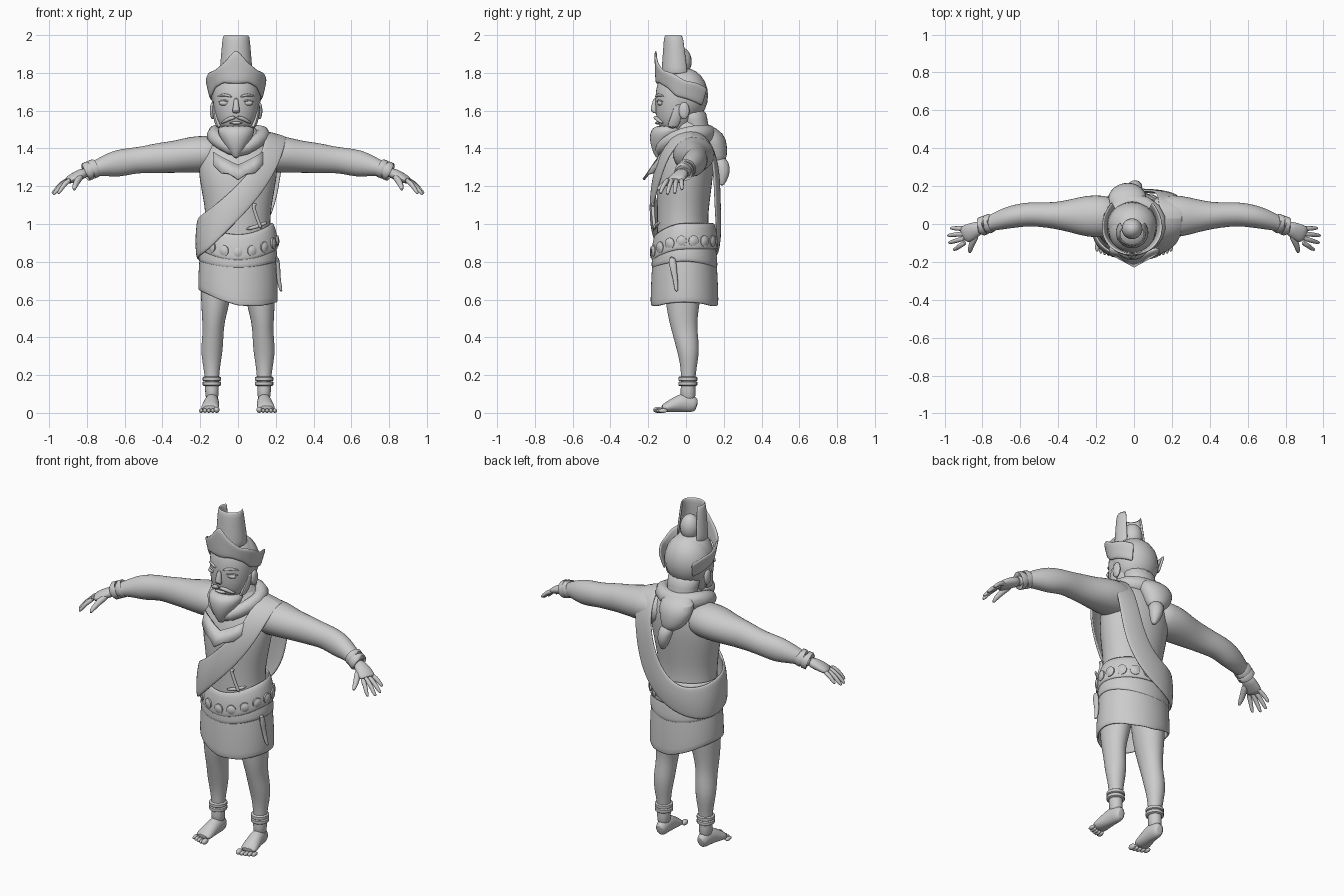
import bpy, bmesh, math
from mathutils import Vector

grey = bpy.data.materials.new("stone_grey")
grey.diffuse_color = (0.6, 0.6, 0.6, 1)


def finish(name, bm, sub=1, thick=0):
    """Turn a bmesh into a smooth object with optional thickness."""
    bmesh.ops.recalc_face_normals(bm, faces=bm.faces)
    me = bpy.data.meshes.new(name)
    bm.to_mesh(me)
    bm.free()
    me.materials.append(grey)
    ob = bpy.data.objects.new(name, me)
    bpy.context.collection.objects.link(ob)
    if thick:
        m = ob.modifiers.new("thickness", 'SOLIDIFY')
        m.thickness, m.offset = thick, 0
    if sub:
        ob.modifiers.new("smooth", 'SUBSURF').levels = sub
        ob.modifiers["smooth"].render_levels = sub
    bpy.ops.object.select_all(action='DESELECT')
    ob.select_set(True)
    bpy.context.view_layer.objects.active = ob
    bpy.ops.object.shade_smooth_by_angle(angle=math.radians(50))
    return ob


def grid(name, cols, closed=False, sub=1, thick=0.012, bm=None):
    """Sheet through columns of points."""
    bm = bmesh.new()
    vs = [[bm.verts.new(p) for p in c] for c in cols]
    n = len(vs)
    for i in range(n if closed else n - 1):
        a, b = vs[i], vs[(i + 1) % n]
        for j in range(len(a) - 1):
            bm.faces.new((a[j], b[j], b[j + 1], a[j + 1]))
    return finish(name, bm, sub, thick)


def tube(name, pts, n=14, up=(0, 0, 1), flat=False, closed=False, sub=1, side=1):
    """Loft of ellipses (x, y, z, a, b) along a path; flat keeps rings level."""
    bm = bmesh.new()
    P = [Vector((p[0] * side, p[1], p[2])) for p in pts]
    rings, k = [], len(P)
    for i, p in enumerate(pts):
        if flat:
            u, v = Vector((1, 0, 0)), Vector((0, 1, 0))
        else:
            t = P[(i + 1) % k if closed else min(i + 1, k - 1)] - P[i - 1 if closed else max(i - 1, 0)]
            u = t.cross(Vector(up)).normalized()
            v = u.cross(t).normalized()
        a, b = p[3], p[-1]
        rings.append([bm.verts.new(P[i] + u * a * math.cos(j * math.tau / n) + v * b * math.sin(j * math.tau / n))
                      for j in range(n)])
    for i in range(k if closed else k - 1):
        r, s = rings[i], rings[(i + 1) % k]
        for j in range(n):
            bm.faces.new((r[j], r[(j + 1) % n], s[(j + 1) % n], s[j]))
    if not closed:
        bm.faces.new(rings[0])
        bm.faces.new(rings[-1])
    return finish(name, bm, sub)


def ball(name, c, r):
    bm = bmesh.new()
    bmesh.ops.create_uvsphere(bm, u_segments=20, v_segments=12, radius=1)
    bmesh.ops.scale(bm, vec=r, verts=bm.verts)
    bmesh.ops.translate(bm, vec=c, verts=bm.verts)
    return finish(name, bm, 0)


def lerp(x, keys):
    for (x0, y0), (x1, y1) in zip(keys, keys[1:]):
        if x <= x1:
            return y0 + (y1 - y0) * (x - x0) / (x1 - x0)
    return keys[-1][1]


def around(a, rx, ry, z, cx=0, cy=-0.008):
    """Point on a level ellipse; angle 0 faces the front."""
    return Vector((cx + rx * math.sin(a), cy - ry * math.cos(a), z))


# torso and neck
tube("torso", [(0, -.01, .74, .17, .14), (0, -.01, .88, .18, .145), (0, -.02, 1.0, .17, .135),
               (0, -.015, 1.1, .18, .14), (0, -.01, 1.2, .2, .148), (0, 0, 1.3, .215, .15),
               (0, .02, 1.4, .205, .13), (0, .03, 1.46, .145, .095), (0, .02, 1.5, .085, .08),
               (0, 0, 1.56, .08, .08)], n=20, flat=True)

# head, hair and face
X = -.01
tube("head", [(X, -.05, 1.47, .06, .06), (X, -.055, 1.53, .098, .1), (X, -.045, 1.6, .12, .118),
              (X, -.035, 1.68, .127, .13), (X, -.03, 1.75, .122, .125), (X, -.03, 1.81, .08, .085),
              (X, -.03, 1.83, .03, .03)], n=20, flat=True)
ball("hair_cap", (X, -.005, 1.68), (.132, .122, .145))
tube("hair_nape", [(X, .02, 1.62, .11, .09), (X, .04, 1.55, .09, .075), (X, .06, 1.48, .09, .07),
                   (X, .08, 1.42, .08, .05)], flat=True)
tube("nose", [(X, -.16, 1.67, .012, .012), (X, -.168, 1.63, .014, .014), (X, -.173, 1.6, .022, .018),
              (X, -.16, 1.585, .018, .012)], flat=True)
ball("mouth", (X, -.15, 1.535), (.035, .014, .008))
for s in (-1, 1):
    ball("eye", (X + s * .06, -.135, 1.64), (.03, .018, .015))
    tube("upper_eyelid", [(X + s * .027, -.152, 1.642, .004), (X + s * .06, -.152, 1.659, .006),
                          (X + s * .097, -.118, 1.645, .004)], n=8)
    tube("eyebrow", [(X + s * .02, -.162, 1.672, .007), (X + s * .06, -.148, 1.688, .009),
                     (X + s * .1, -.115, 1.675, .004)], n=8)
    tube("moustache", [(X, -.168, 1.565, .008), (X + s * .035, -.155, 1.56, .013), (X + s * .065, -.135, 1.54, .009),
                       (X + s * .08, -.12, 1.535, .003)], n=8)
    ball("ear", (X + s * .125, -.01, 1.6), (.014, .028, .045))
    tube("sideburn", [(X + s * .118, -.04, 1.64, .01, .02), (X + s * .112, -.05, 1.57, .014, .03),
                      (X + s * .085, -.075, 1.5, .02, .04)], flat=True, n=10)
tube("beard", [(X, -.085, 1.525, .098, .085), (X, -.1, 1.49, .102, .092), (X, -.115, 1.45, .085, .08),
               (X, -.13, 1.4, .05, .055), (X, -.145, 1.345, .01, .015)], flat=True)

# crown open at the back, with a tall half-tube and a hair bun
tops = [(0, 1.925), (10, 1.9), (22, 1.86), (45, 1.815), (70, 1.8), (95, 1.76), (115, 1.75), (138, 1.72)]
lows = [(0, 1.74), (30, 1.745), (55, 1.72), (75, 1.675), (100, 1.66), (138, 1.625)]
cols = []
for i in range(-23, 24):
    d = abs(i) * 6
    a, lo, hi = math.radians(i * 6), lerp(d, lows), lerp(d, tops)
    cols.append([around(a, .133 + .024 * t, .137 + lerp(d, [(0, .006), (60, .01), (138, .04)]) * t,
                        lo + (hi - lo) * t, X, -.018) for t in (0, .3, .65, 1)])
grid("crown", cols, thick=.014)
cols = []
for i in range(-12, 13):
    a = math.radians(i * 11)
    cols.append([around(a, .083 - .018 * t, .08 - .025 * t, 1.79 + .21 * t, X, -.045 - .01 * t)
                 for t in (0, .35, .7, 1)])
grid("crown_tube", cols, thick=.012)
ball("hair_bun", (X, -.025, 1.86), (.055, .055, .075))

# scarf round the neck with a knot and tail hanging behind
tube("neck_scarf", [(0, -.145, 1.37, .035), (.09, -.11, 1.43, .04), (.15, -.02, 1.475, .04),
                    (.12, .08, 1.485, .045), (0, .13, 1.47, .055), (-.11, .09, 1.485, .05),
                    (-.14, -.02, 1.475, .045), (-.09, -.11, 1.43, .04)], closed=True, n=12)
tube("scarf_bulge", [(-.03, .08, 1.53, .06, .045), (-.035, .13, 1.48, .11, .075), (-.035, .15, 1.42, .1, .07),
                     (-.03, .16, 1.36, .075, .06), (-.01, .17, 1.32, .04, .035)], flat=True)
tube("scarf_tail", [(-.01, .17, 1.36, .045), (.005, .195, 1.3, .042), (.01, .195, 1.25, .034),
                    (.02, .19, 1.2, .01)], flat=True)

# pointed chest collar
half = [((.13, -.125, 1.38), (.13, -.15, 1.31)), ((.08, -.145, 1.35), (.09, -.175, 1.27)),
        ((.04, -.16, 1.33), (.045, -.2, 1.265)), ((0, -.165, 1.31), (0, -.225, 1.235))]
cols = [[Vector((-x, y, z)) for x, y, z in c] for c in half] + [[Vector(p) for p in c] for c in half[-2::-1]]
grid("chest_collar", cols, sub=0, thick=.012)

# sash over one shoulder and draped behind to the opposite hip: upper edge, lower edge
sash = [((-.205, -.06, 1.04), (-.208, -.07, .83)), ((-.16, -.13, 1.07), (-.17, -.145, .85)),
        ((-.06, -.17, 1.15), (-.05, -.185, .97)), ((.04, -.172, 1.25), (.07, -.18, 1.09)),
        ((.12, -.14, 1.36), (.18, -.135, 1.24)), ((.15, -.07, 1.47), (.245, -.085, 1.39)),
        ((.14, .03, 1.5), (.255, .03, 1.48)), ((.13, .12, 1.455), (.245, .13, 1.42)),
        ((.12, .17, 1.32), (.225, .15, 1.25)), ((.08, .175, 1.15), (.19, .155, 1.05)),
        ((.0, .175, 1.03), (.08, .17, .89)), ((-.1, .165, .99), (-.08, .165, .82)),
        ((-.18, .1, 1.0), (-.185, .105, .8)), ((-.21, .02, 1.02), (-.215, .02, .81))]
cols = []
for u, l in sash:
    u, l = Vector(u), Vector(l)
    out = Vector((u.x + l.x, u.y + l.y, 0)).normalized() * .012
    cols.append([u, u.lerp(l, .12) + out * .5, u.lerp(l, .5) + out, u.lerp(l, .88) + out * .5, l])
grid("shoulder_sash", cols, closed=True, sub=2, thick=.014)

# wrapped skirt with a slanting hem, and a hip cloth over it
skirt, hip, belt = [], [], []
for i in range(40):
    a = i * math.tau / 40
    s, f = math.sin(a), max(0, math.cos(a))
    hem = lerp(s, [(-1, .65), (-.5, .6), (0, .567), (.6, .565), (1, .585)])
    skirt.append([around(a, rx, ry, hem + (.92 - hem) * t)
                  for t, rx, ry in ((0, .203, .172), (.04, .206, .175), (.45, .203, .17), (.75, .195, .162), (1, .185, .152))])
    edge = .8 - .035 * math.cos(a) ** 2
    hip.append([around(a, .204, .17, edge), around(a, .203, .168, edge + .04), around(a, .195, .16, .89)])
    mid = .912 - .06 * f * f
    belt.append([around(a, rx, ry, mid + d) for d, rx, ry in
                 ((-.045, .2, .165), (-.035, .206, .171), (0, .203, .168), (.035, .2, .165), (.095, .182, .152))])
grid("skirt", skirt, closed=True, thick=.012)
grid("hip_cloth", hip, closed=True)
grid("belt", belt, closed=True, thick=.014)

# round belt plates
for i in range(17):
    a = i * math.tau / 17
    c = around(a, .21, .175, .91 - .06 * max(0, math.cos(a)) ** 2)
    d = Vector((math.sin(a), -math.cos(a), 0))
    rings = [(*(c + d * h), r, r * 1.1) for h, r in ((-.01, .027), (.004, .027), (.004, .021), (.008, .017))]
    tube("belt_plate", rings, n=16, sub=0)

# dagger through the belt, with its tip hanging at the hip
tube("dagger_handle", [(.125, -.165, .97, .011), (.1, -.172, 1.03, .009), (.085, -.175, 1.08, .01),
                       (.078, -.175, 1.1, .013), (.1, -.175, 1.107, .008)], n=10, up=(0, 1, 0))
tube("dagger_guard", [(.04, -.168, .972, .01), (.1, -.168, .985, .012), (.16, -.14, 1.012, .01)], n=8)
tube("dagger_sheath", [(.205, -.075, .83, .012, .02), (.213, -.07, .78, .012, .022), (.213, -.058, .72, .012, .014),
                       (.222, -.052, .67, .011, .012), (.23, -.05, .64, .007, .008)], n=10, flat=True)

# limbs, mirrored left and right
for s in (-1, 1):
    tube("arm", [(.08, .035, 1.38, .1, .09), (.17, .04, 1.37, .115, .1), (.25, .042, 1.367, .112, .098),
                 (.33, .043, 1.355, .09, .086), (.42, .045, 1.35, .07, .082), (.5, .05, 1.34, .066, .072),
                 (.56, .052, 1.335, .064, .07), (.64, .04, 1.32, .062, .075), (.71, .02, 1.307, .052, .055),
                 (.77, 0, 1.288, .04, .038), (.82, -.018, 1.268, .036, .03)], side=s, n=16)
    for x, y, z in ((.765, .002, 1.292), (.795, -.009, 1.28)):
        tube("bracelet", [(x - .012, y + .004, z + .005, .044, .044), (x - .01, y + .004, z + .004, .05, .05),
                          (x + .01, y - .004, z - .004, .05, .05), (x + .012, y - .004, z - .005, .042, .042)],
             side=s, n=18, sub=0)
    tube("palm", [(.8, -.012, 1.277, .032, .028), (.84, -.03, 1.26, .042, .028), (.88, -.05, 1.24, .05, .024),
                  (.905, -.062, 1.225, .045, .017)], side=s)
    for y0, x1, y1, z1 in ((-.025, .97, -.022, 1.18), (-.05, .985, -.06, 1.16), (-.073, .98, -.098, 1.155),
                           (-.095, .955, -.135, 1.16)):
        x0 = .885
        tube("finger", [(x0, y0, 1.238, .015), ((x0 + x1) / 2, (y0 + y1) / 2, (1.24 + z1) / 2 + .012, .0135),
                        (x1 - .01, y1, z1 + .01, .011), (x1, y1, z1, .006)], n=8, side=s)
    tube("thumb", [(.83, -.045, 1.255, .022), (.85, -.09, 1.23, .018), (.865, -.13, 1.2, .015),
                   (.868, -.155, 1.178, .007)], n=10, side=s)
    tube("leg", [(.1, -.01, .78, .09, .11), (.115, -.015, .65, .085, .1), (.122, -.018, .56, .073, .088),
                 (.13, -.015, .48, .06, .075), (.132, -.005, .42, .056, .068), (.138, .01, .34, .06, .062),
                 (.14, .015, .27, .05, .048), (.138, .012, .19, .037, .037), (.138, .01, .12, .037, .04),
                 (.138, .012, .06, .036, .042)], n=16, flat=True, side=s)
    for z in (.155, .18):
        tube("anklet", [(.138, .01, z - .012, .043, .045), (.138, .01, z - .008, .049, .05),
                        (.138, .01, z + .008, .049, .05), (.138, .01, z + .012, .043, .045)],
             n=20, flat=True, side=s, sub=0)
    tube("foot", [(.135, .06, .04, .022, .03), (.136, .04, .045, .034, .044), (.138, -.01, .058, .039, .056),
                  (.143, -.06, .042, .044, .04), (.148, -.1, .03, .049, .029), (.15, -.13, .021, .046, .017)], side=s)
    for i, y in enumerate((-.15, -.146, -.14, -.132, -.122)):
        r = .016 if i == 0 else .0115
        ball("toe", (s * (.113 + i * .0205), y, r), (r * .95, .024, r))
